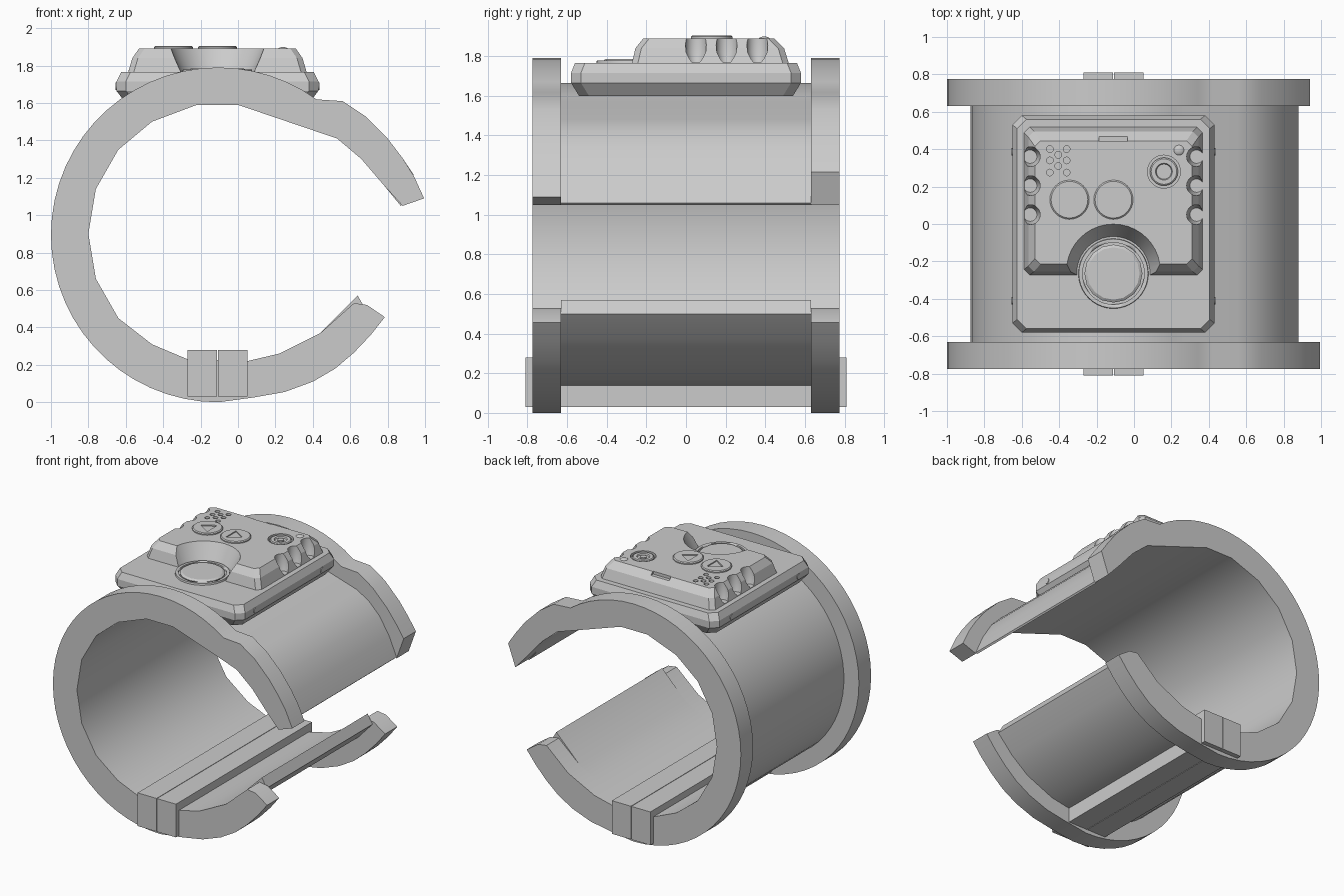
import bpy, bmesh, math
from mathutils import Matrix

if "Cube" in bpy.data.objects:
    bpy.data.objects.remove(bpy.data.objects["Cube"])

CX, CZ = -0.105, 0.895          # bracelet centre


def make(name, bm, smooth=30):
    bmesh.ops.recalc_face_normals(bm, faces=bm.faces)
    me = bpy.data.meshes.new(name)
    bm.to_mesh(me)
    bm.free()
    ob = bpy.data.objects.new(name, me)
    bpy.context.collection.objects.link(ob)
    bpy.ops.object.select_all(action='DESELECT')
    ob.select_set(True)
    bpy.context.view_layer.objects.active = ob
    bpy.ops.object.shade_smooth_by_angle(angle=math.radians(smooth))
    return ob


def loft(rings, bm=None):
    """Closed solid through rings of equal point count."""
    bm = bm or bmesh.new()
    loops = [[bm.verts.new(p) for p in r] for r in rings]
    n = len(loops[0])
    for a, b in zip(loops, loops[1:]):
        for i in range(n):
            j = (i + 1) % n
            bm.faces.new((a[i], a[j], b[j], b[i]))
    bm.faces.new(loops[0][::-1])
    bm.faces.new(loops[-1])
    return bm


def circle(x, y, r, z, n=32):
    return [(x + r * math.cos(2 * math.pi * i / n), y + r * math.sin(2 * math.pi * i / n), z)
            for i in range(n)]


def rect(x, y, hx, hy, c, z):
    """Rectangle with chamfered corners."""
    p = [(hx, -hy + c), (hx, hy - c), (hx - c, hy), (-hx + c, hy),
         (-hx, hy - c), (-hx, -hy + c), (-hx + c, -hy), (hx - c, -hy)]
    return [(x + a, y + b, z) for a, b in p]


def arc(r, a0, a1, n):
    return [(CX + r * math.cos(math.radians(a0 + (a1 - a0) * i / n)),
             CZ + r * math.sin(math.radians(a0 + (a1 - a0) * i / n))) for i in range(n + 1)]


def band(name, profile, y0, y1):
    return make(name, loft([[(x, y, z) for x, z in profile] for y in (y0, y1)]))


def cut(ob, bm):
    cutter = make("cutter", bm)
    cutter.hide_render = True
    m = ob.modifiers.new("cut", 'BOOLEAN')
    m.operation, m.solver, m.object = 'DIFFERENCE', 'EXACT', cutter
    bpy.context.view_layer.objects.active = ob
    bpy.ops.object.modifier_apply(modifier=m.name)
    bpy.data.objects.remove(cutter)


# Open cuff: two thick end flanges and a thinner sleeve sharing one inner outline
inner = [(0.44, 0.37), (0.22, 0.26), (0.05, 0.22), (-0.27, 0.23), (-0.46, 0.31), (-0.64, 0.45),
         (-0.76, 0.66), (-0.80, 0.90), (-0.76, 1.14), (-0.64, 1.35), (-0.46, 1.50),
         (-0.22, 1.59), (0.0, 1.59), (0.53, 1.41), (0.66, 1.30), (0.78, 1.16)]
flange_low = [(0.08, 0.025), (0.25, 0.055), (0.40, 0.11), (0.52, 0.18), (0.62, 0.265),
              (0.71, 0.36), (0.785, 0.455), (0.69, 0.52), (0.62, 0.53)]
flange_up = [(0.56, 1.61), (0.68, 1.53), (0.80, 1.41), (0.88, 1.305)]
for name, y0, y1, tip in (("front_flange", -0.775, -0.63, [(0.88, 1.05), (0.995, 1.09), (0.94, 1.21)]),
                          ("back_flange", 0.63, 0.775, [(0.88, 1.05), (0.94, 1.215)])):
    band(name, inner + tip + flange_up[::-1] + arc(0.895, 54, 270, 36) + flange_low, y0, y1)
sleeve_up = [(0.88, 1.06), (0.82, 1.20), (0.74, 1.33), (0.65, 1.42), (0.55, 1.48)]
sleeve_low = [(0.06, 0.14), (0.20, 0.165), (0.42, 0.26), (0.56, 0.37), (0.68, 0.50), (0.64, 0.57)]
band("sleeve", inner + [(0.87, 1.05)] + sleeve_up + arc(0.77, 60, 270, 36) + sleeve_low, -0.63, 0.63)

# Hinge bar along the bottom, made of two halves
for name, x0, x1 in (("hinge_bar_left", -0.27, -0.112), ("hinge_bar_right", -0.108, 0.05)):
    band(name, [(x0, 0.03), (x1, 0.03), (x1, 0.28), (x0, 0.28)], -0.81, 0.81)

# Instrument base with chamfered rim
DX = -0.11
make("device_base", loft([rect(DX, 0, 0.49, 0.54, 0.05, 1.60), rect(DX, 0, 0.54, 0.58, 0.05, 1.665),
                          rect(DX, 0, 0.54, 0.58, 0.05, 1.715), rect(DX, 0, 0.515, 0.56, 0.05, 1.765)]), 15)

# Raised housing with its recesses cut out
housing = make("device_housing", loft([rect(DX, 0.123, 0.48, 0.398, 0.03, 1.755),
                                       rect(DX, 0.12, 0.455, 0.375, 0.03, 1.84),
                                       rect(DX, 0.115, 0.42, 0.33, 0.03, 1.89)]), 15)
c = loft([circle(DX, -0.265, 0.185, 1.74, 40), circle(DX, -0.25, 0.26, 1.91, 40)])
for s in (-1, 1):
    for y in (0.05, 0.205, 0.36):                      # grip grooves
        loft([circle(DX + s * 0.445, y, 0.036, 1.768, 20), circle(DX + s * 0.445, y, 0.052, 1.82, 20),
              circle(DX + s * 0.445, y, 0.054, 1.92, 20)], c)
for i, y in enumerate((0.40, 0.37, 0.34, 0.31, 0.275)):   # speaker holes
    for x in ((-0.405,) if i % 2 else (-0.45, -0.36)):
        loft([circle(x, y, 0.018, 1.865, 12), circle(x, y, 0.018, 1.91, 12)], c)
loft([circle(0.16, 0.28, 0.088, 1.865), circle(0.16, 0.28, 0.088, 1.91)], c)
loft([rect(DX, 0.50, 0.076, 0.06, 0.002, 1.868), rect(DX, 0.50, 0.076, 0.06, 0.002, 1.92)], c)
cut(housing, c)
housing.select_set(True)
bpy.ops.object.shade_smooth_by_angle(angle=math.radians(25))

# Large round front button in its rim
rim = loft([circle(DX, -0.265, 0.19, 1.75, 40), circle(DX, -0.265, 0.185, 1.778, 40)])
rim = make("button_rim", rim)
cut(rim, loft([circle(DX, -0.265, 0.165, 1.757, 40), circle(DX, -0.265, 0.165, 1.80, 40)]))
make("main_button", loft([circle(DX, -0.265, 0.155, 1.74, 16), circle(DX, -0.265, 0.155, 1.775, 16),
                          circle(DX, -0.265, 0.14, 1.785, 16)]))

# Arrow buttons
for name, x, s in (("left_button", -0.345, -1), ("right_button", -0.11, 1)):
    b = make(name, loft([circle(x, 0.13, 0.105, 1.88), circle(x, 0.13, 0.105, 1.898),
                         circle(x, 0.13, 0.098, 1.904)]))
    tri = [(x + s * 0.055, 0.13), (x - s * 0.04, 0.19), (x - s * 0.04, 0.07)]
    cut(b, loft([[(a, q, z) for a, q in tri] for z in (1.896, 1.92)]))

# Power button: disc and raised ring inside the pocket
make("power_button", loft([circle(0.16, 0.28, 0.075, 1.86), circle(0.16, 0.28, 0.075, 1.885),
                           circle(0.16, 0.28, 0.068, 1.89), circle(0.16, 0.28, 0.045, 1.89),
                           circle(0.16, 0.28, 0.04, 1.88)]))
make("power_mark", loft([circle(0.16, 0.28, 0.022, 1.875, 20), circle(0.16, 0.28, 0.022, 1.888, 20)]))

# Indicator lamp
bm = bmesh.new()
bmesh.ops.create_uvsphere(bm, u_segments=20, v_segments=10, radius=0.032,
                          matrix=Matrix.Translation((0.24, 0.395, 1.88)) @ Matrix.Diagonal((1, 1, 0.6, 1)))
make("indicator_lamp", bm)

# Side screws
for s, side in ((-1, "left"), (1, "right")):
    for y in (-0.41, 0.385):
        bm = bmesh.new()
        bmesh.ops.create_cone(bm, cap_ends=True, segments=16, radius1=0.02, radius2=0.02, depth=0.03,
                              matrix=Matrix.Translation((DX + s * 0.53, y, 1.69)) @ Matrix.Rotation(math.pi / 2, 4, 'Y'))
        make(side + "_screw", bm)
